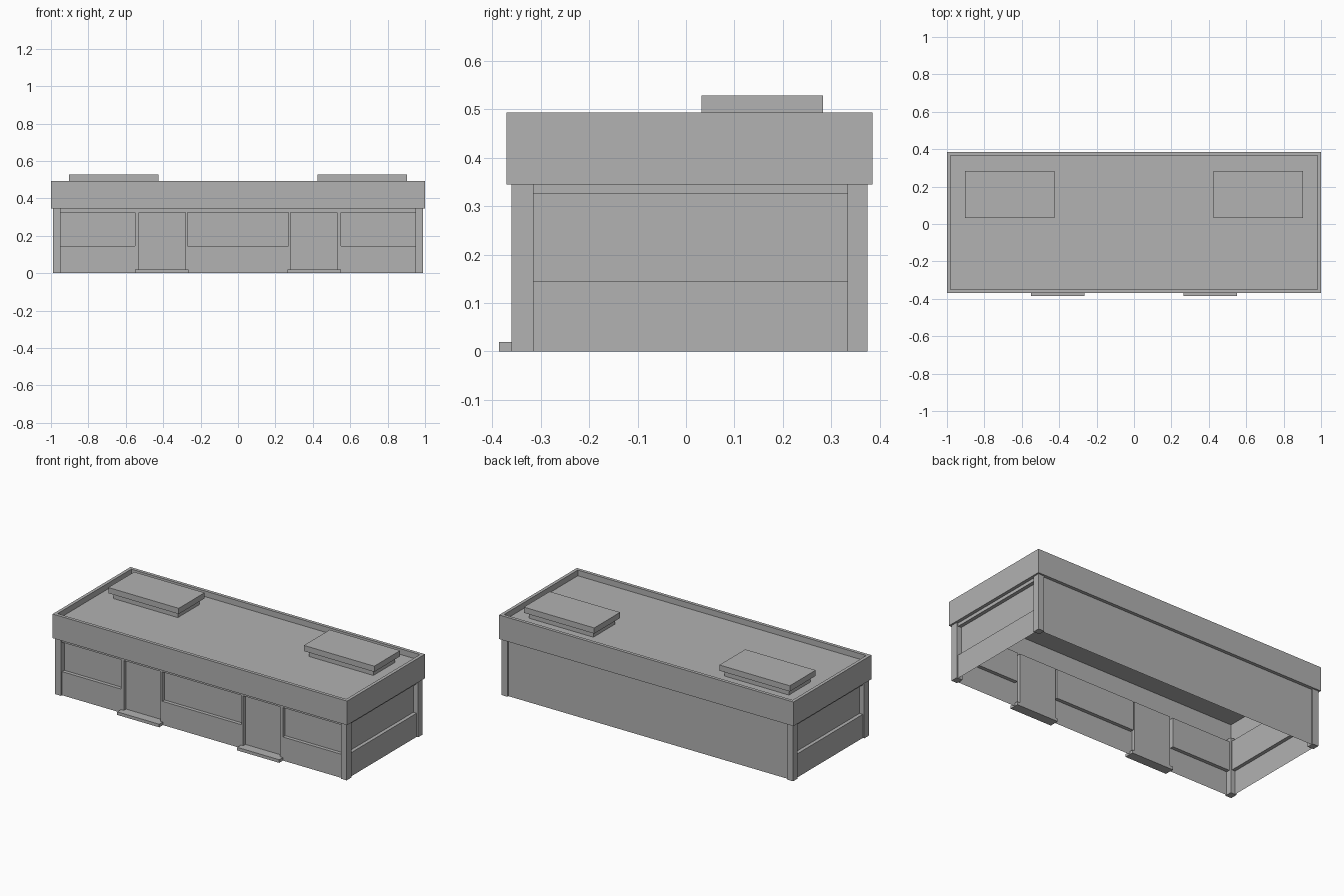
import bpy
import bmesh
from mathutils import Vector

old = bpy.data.objects.get("Cube")
if old:
    bpy.data.objects.remove(old, do_unlink=True)

grey = bpy.data.materials.new("plain grey")
grey.use_nodes = True
grey.diffuse_color = (0.445, 0.445, 0.445, 1)
grey.node_tree.nodes["Principled BSDF"].inputs["Base Color"].default_value = grey.diffuse_color

# Main dimensions
FRONT, BACK, SIDE = -0.35, 0.365, 0.98      # wall planes
EAVE, TOP, DECK = 0.345, 0.493, 0.458       # heights
SILL, HEAD = 0.145, 0.325
POST_X, POST_Y0, POST_Y1 = 0.95, -0.315, 0.333
RECESS = 0.022
UP = Vector((0, 0, 1))


def finish(name, bm):
    mesh = bpy.data.meshes.new(name)
    bm.to_mesh(mesh)
    bm.free()
    mesh.materials.append(grey)
    obj = bpy.data.objects.new(name, mesh)
    bpy.context.collection.objects.link(obj)
    return obj


def box(name, low, high):
    bm = bmesh.new()
    bmesh.ops.create_cube(bm, size=1)
    low, high = Vector(low), Vector(high)
    for v in bm.verts:
        v.co = (low + high) / 2 + v.co * (high - low)
    return finish(name, bm)


def wall(name, origin, across, us, vs, depth):
    """Sheet wall of cells; depth(column, row) pushes a cell inwards."""
    bm = bmesh.new()
    origin, across = Vector(origin), Vector(across)
    inward = UP.cross(across)

    def quad(*points):
        bm.faces.new([bm.verts.new(origin + across * u + UP * v + inward * w)
                      for u, v, w in points])

    cols, rows = len(us) - 1, len(vs) - 1
    for i in range(cols):
        for j in range(rows):
            u0, u1, v0, v1 = us[i], us[i + 1], vs[j], vs[j + 1]
            d = depth(i, j)
            quad((u0, v0, d), (u1, v0, d), (u1, v1, d), (u0, v1, d))
            if i + 1 < cols and depth(i + 1, j) != d:      # jamb
                e = depth(i + 1, j)
                quad((u1, v0, d), (u1, v0, e), (u1, v1, e), (u1, v1, d))
            if j + 1 < rows and depth(i, j + 1) != d:      # sill or lintel
                e = depth(i, j + 1)
                quad((u0, v1, d), (u1, v1, d), (u1, v1, e), (u0, v1, e))
    bmesh.ops.remove_doubles(bm, verts=bm.verts, dist=0.0001)
    return finish(name, bm)


# Front wall: windows and two doors separated by narrow piers
half = [0.27, 0.28, 0.53, 0.55, POST_X]
columns = [-u for u in reversed(half)] + half
kinds = "wpdpwpdpw"
levels = [0, SILL, HEAD, EAVE]


def front_depth(i, j):
    recessed = (kinds[i] == "w" and j == 1) or (kinds[i] == "d" and j < 2)
    return RECESS if recessed else 0


wall("front_wall", (0, FRONT, 0), (1, 0, 0), columns, levels, front_depth)


# Side walls with one long window each, and a plain back wall
def side_depth(i, j):
    return RECESS if j == 1 else 0


wall("left_wall", (SIDE, 0, 0), (0, 1, 0), [POST_Y0, POST_Y1], levels, side_depth)
wall("right_wall", (-SIDE, 0, 0), (0, -1, 0), [-POST_Y1, -POST_Y0], levels, side_depth)
wall("back_wall", (0, BACK, 0), (-1, 0, 0), [-POST_X, POST_X], [0, EAVE], lambda i, j: 0)

# Roof band: closed rectangular ring rising into a parapet
bm = bmesh.new()
loops = []
for inset, z in ((0.02, EAVE), (0, EAVE), (0, TOP), (0.02, TOP)):
    loops.append([bm.verts.new((sx * (1 - inset), 0.0075 + sy * (0.3775 - inset), z))
                  for sx, sy in ((-1, -1), (1, -1), (1, 1), (-1, 1))])
for k in range(4):
    a, b = loops[k], loops[(k + 1) % 4]
    for i in range(4):
        n = (i + 1) % 4
        bm.faces.new((a[i], a[n], b[n], b[i]))
bmesh.ops.recalc_face_normals(bm, faces=bm.faces)
finish("roof_band", bm)
box("roof_deck", (-SIDE, FRONT, DECK - 0.008), (SIDE, BACK, DECK))

# Paired parts: corner posts, door steps, roof units
for side, s in (("left", 1), ("right", -1)):
    def span(a, b):
        return sorted((s * a, s * b))

    x0, x1 = span(POST_X, 0.99)
    box(side + "_front_post", (x0, -0.36, 0), (x1, POST_Y0, EAVE))
    box(side + "_back_post", (x0, POST_Y1, 0), (x1, 0.375, EAVE))
    x0, x1 = span(0.265, 0.55)
    box(side + "_door_step", (x0, -0.386, 0), (x1, FRONT + RECESS, 0.019))
    x0, x1 = span(0.425, 0.903)
    box(side + "_roof_unit_lid", (x0, 0.032, TOP), (x1, 0.283, 0.528))
    x0, x1 = span(0.445, 0.883)
    box(side + "_roof_unit_base", (x0, 0.052, DECK), (x1, 0.263, TOP))
